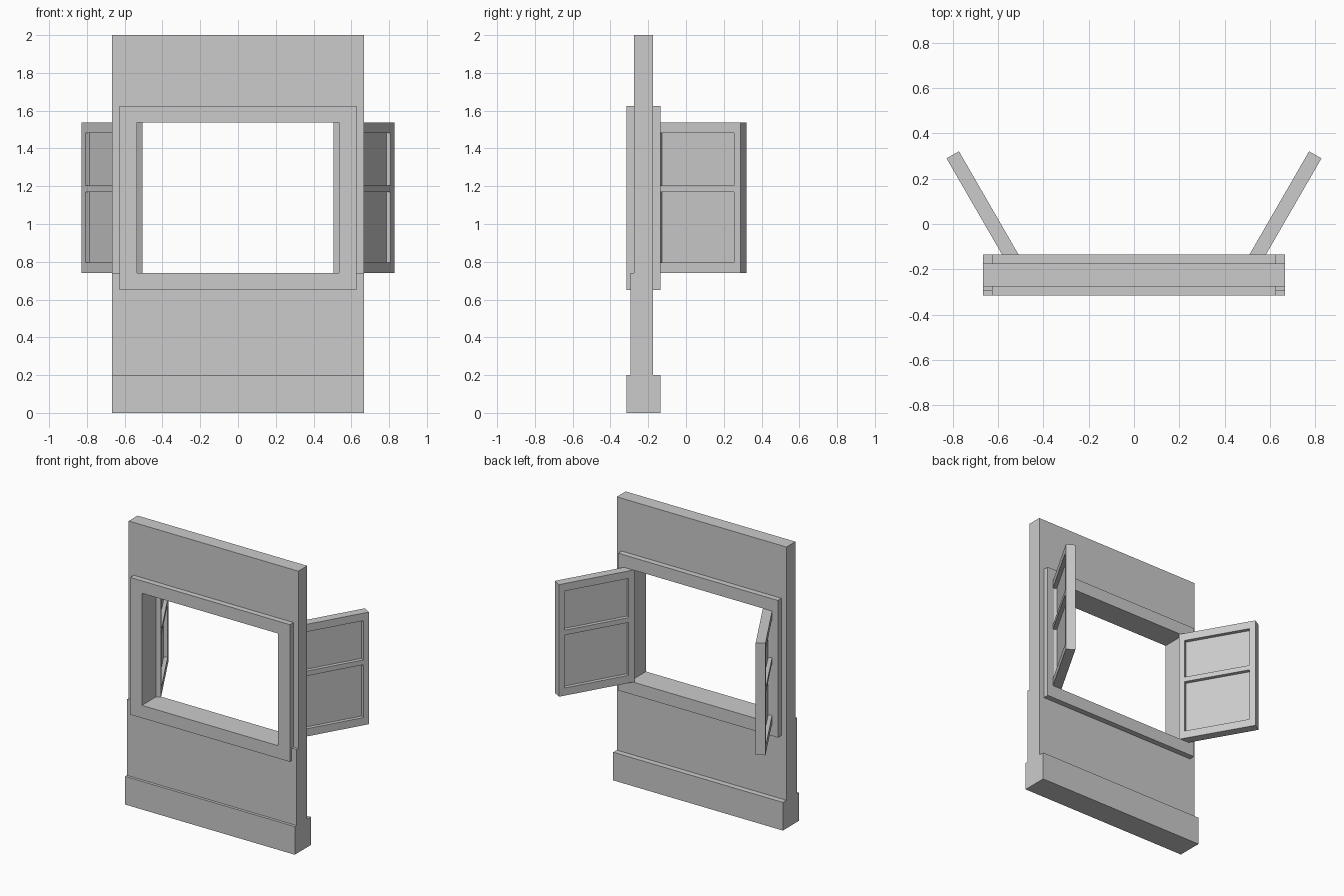
import bpy, bmesh
from math import radians
from mathutils import Matrix, Vector

if "Cube" in bpy.data.objects:
    bpy.data.objects.remove(bpy.data.objects["Cube"])


def finish(name, bm):
    bmesh.ops.recalc_face_normals(bm, faces=bm.faces)
    mesh = bpy.data.meshes.new(name)
    bm.to_mesh(mesh)
    bm.free()
    obj = bpy.data.objects.new(name, mesh)
    bpy.context.collection.objects.link(obj)
    return obj


def add_box(bm, x, y, z):
    size = (x[1] - x[0], y[1] - y[0], z[1] - z[0])
    mid = Vector((sum(x) / 2, sum(y) / 2, sum(z) / 2))
    bmesh.ops.create_cube(bm, size=1, matrix=Matrix.Translation(mid) @ Matrix.Diagonal((*size, 1)))


def box(name, x, y, z):
    bm = bmesh.new()
    add_box(bm, x, y, z)
    return finish(name, bm)


def cut(obj, x, y, z):
    cutter = box(obj.name + "_cutter", x, y, z)
    cutter.hide_render = True
    cutter.display_type = 'WIRE'
    mod = obj.modifiers.new("opening", 'BOOLEAN')
    mod.operation = 'DIFFERENCE'
    mod.solver = 'EXACT'
    mod.object = cutter


HALF = 0.667
SILL, HEAD = 0.74, 1.537

# Baseboard
box("baseboard", (-HALF, HALF), (-0.315, -0.135), (0, 0.2))

# Wall: stepped side profile, thicker below the sill, extruded across x
bm = bmesh.new()
profile = [(-0.295, 0.2), (-0.175, 0.2), (-0.175, 2), (-0.275, 2), (-0.275, SILL), (-0.295, SILL)]
face = bm.faces.new([bm.verts.new((-HALF, y, z)) for y, z in profile])
ext = bmesh.ops.extrude_face_region(bm, geom=[face])["geom"]
bmesh.ops.translate(bm, verts=[v for v in ext if isinstance(v, bmesh.types.BMVert)], vec=(2 * HALF, 0, 0))
wall = finish("wall", bm)
cut(wall, (-0.6, 0.6), (-0.5, 0.1), (0.68, 1.6))

# Window frame running through the wall
frame = box("window_frame", (-0.628, 0.628), (-0.315, -0.135), (0.65, 1.625))
cut(frame, (-0.535, 0.535), (-0.5, 0.1), (SILL, HEAD))

# Shutters: slab sliced into cells, panel cells sunk on both faces, swung open and mirrored
LENGTH, THICK, SUNK, STILE = 0.535, 0.063, 0.026, 0.04
bm = bmesh.new()
add_box(bm, (0, LENGTH), (-THICK / 2, THICK / 2), (SILL, HEAD))
panels = [(0.795, 1.17), (1.205, 1.483)]
slices = [((x, 0, 0), (1, 0, 0)) for x in (STILE, LENGTH - STILE)]
slices += [((0, 0, z), (0, 0, 1)) for pair in panels for z in pair]
for co, no in slices:
    bmesh.ops.bisect_plane(bm, geom=bm.verts[:] + bm.edges[:] + bm.faces[:], plane_co=co, plane_no=no)
bm.normal_update()
cells = []
for f in bm.faces:
    c = f.calc_center_median()
    if abs(f.normal.y) > 0.9 and STILE < c.x < LENGTH - STILE and any(a < c.z < b for a, b in panels):
        cells.append(f)
for f in cells:
    shift = f.normal * -SUNK
    new = bmesh.ops.extrude_face_region(bm, geom=[f])["geom"]
    bmesh.ops.translate(bm, verts=[v for v in new if isinstance(v, bmesh.types.BMVert)], vec=shift)
bmesh.ops.delete(bm, geom=[f for f in cells if f.is_valid], context='FACES_ONLY')
bm.transform(Matrix.Translation((0.533, -0.158, 0)) @ Matrix.Rotation(radians(60), 4, 'Z'))
shutters = finish("shutters", bm)
mirror = shutters.modifiers.new("mirror", 'MIRROR')
mirror.use_mirror_merge = False
